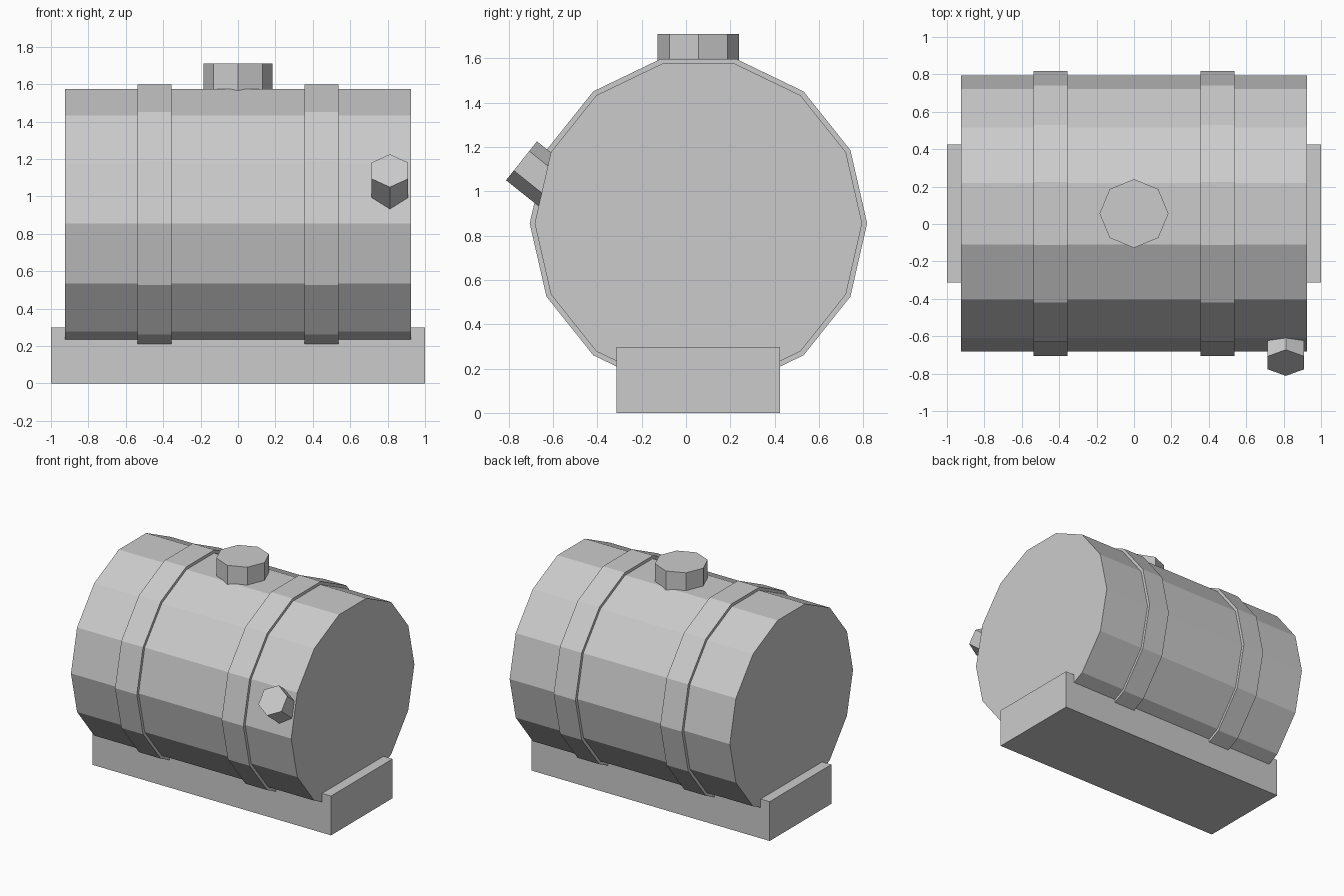
import bpy
from math import radians, pi, sin, cos

if "Cube" in bpy.data.objects:
    bpy.data.objects.remove(bpy.data.objects["Cube"])

CY, CZ = 0.056, 0.855  # tank axis


def prism(name, sides, radius, depth, loc, rot=(0, 0, 0)):
    bpy.ops.mesh.primitive_cylinder_add(vertices=sides, radius=radius, depth=depth,
                                        location=loc, rotation=rot)
    obj = bpy.context.object
    obj.name = name
    return obj


# Rectangular base block
bpy.ops.mesh.primitive_cube_add(size=1, location=(0, CY, 0.149))
base = bpy.context.object
base.name = "base"
base.scale = (2.0, 0.738, 0.298)

# Fourteen-sided tank lying along x
prism("tank", 14, 0.7385, 1.848, (0, CY, CZ), (0, pi / 2, 0))

# Raised straps around the tank
for side, label in ((-1, "left"), (1, "right")):
    prism(f"strap_{label}", 14, 0.761, 0.182, (side * 0.447, CY, CZ), (0, pi / 2, 0))

# Octagonal filler cap on top
prism("filler_cap", 8, 0.184, 0.18, (0, CY, 1.62))

# Tilted hexagonal bung on the front
tilt, length = radians(51.43), 0.21
prism("bung", 6, 0.112, length,
      (0.812, -0.742 + sin(tilt) * length / 2, 1.137 - cos(tilt) * length / 2),
      (tilt, 0, 0))
